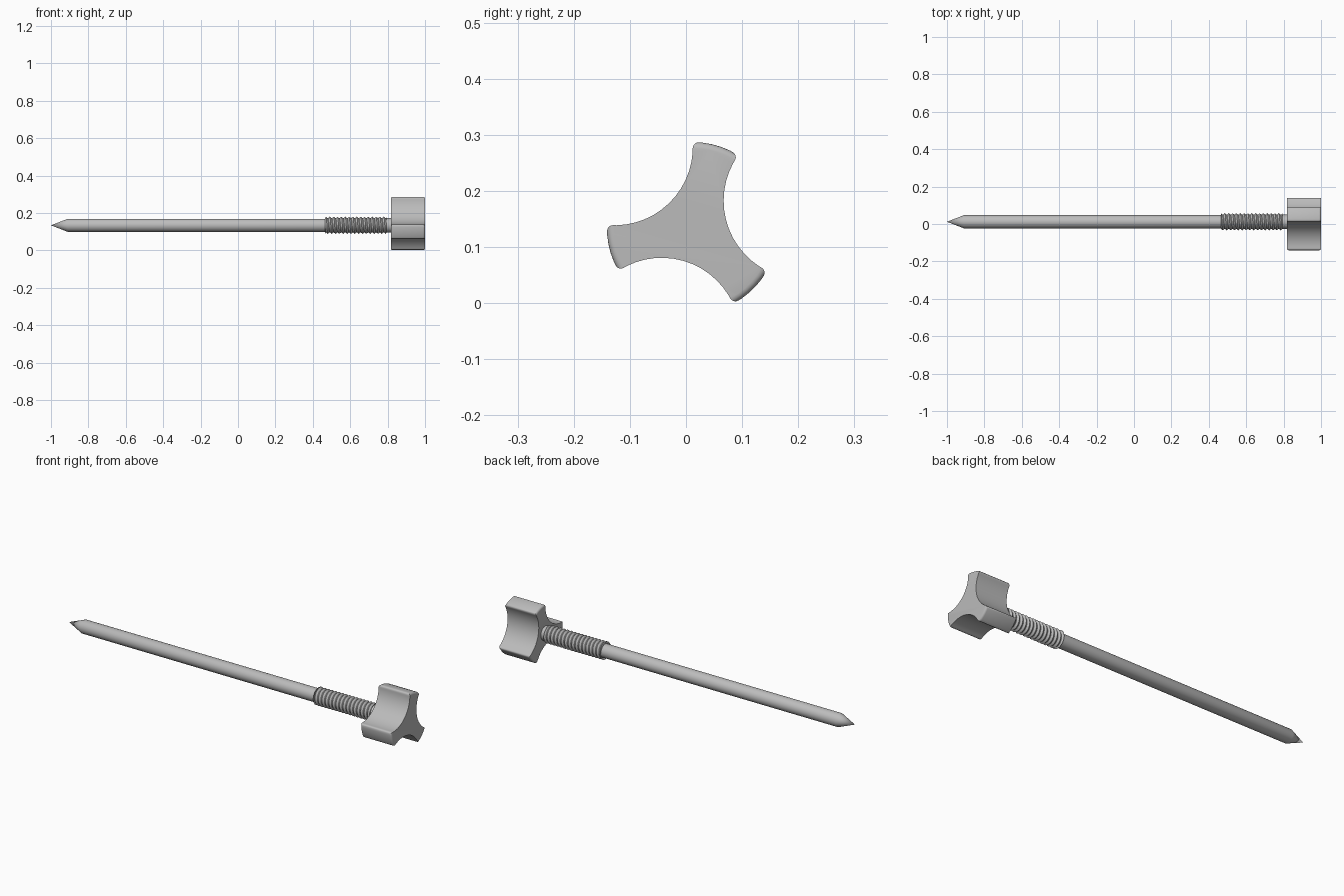
import bpy, bmesh
from math import sin, cos, pi, radians, asin

if "Cube" in bpy.data.objects:
    bpy.data.objects.remove(bpy.data.objects["Cube"])

AXIS_Y, AXIS_Z = 0.012, 0.134
SIDES = 48

steel = bpy.data.materials.new("grey steel")
steel.use_nodes = True
grey = (0.5, 0.5, 0.5, 1)
steel.diffuse_color = grey
steel.node_tree.nodes["Principled BSDF"].inputs["Base Color"].default_value = grey


def finish(name, bm):
    bmesh.ops.recalc_face_normals(bm, faces=bm.faces)
    mesh = bpy.data.meshes.new(name)
    bm.to_mesh(mesh)
    bm.free()
    mesh.materials.append(steel)
    obj = bpy.data.objects.new(name, mesh)
    obj.location = (0, AXIS_Y, AXIS_Z)
    bpy.context.collection.objects.link(obj)
    bpy.ops.object.select_all(action='DESELECT')
    obj.select_set(True)
    bpy.context.view_layer.objects.active = obj
    bpy.ops.object.shade_smooth_by_angle(angle=radians(25))


def ring_point(x, r, i):
    a = 2 * pi * i / SIDES
    return (x, r * cos(a), r * sin(a))


def lathe(name, profile):
    """Turn (x, radius) pairs round the long axis and cap both ends."""
    bm = bmesh.new()
    rings = [[bm.verts.new(ring_point(x, r, i)) for i in range(SIDES)] for x, r in profile]
    for a, b in zip(rings, rings[1:]):
        for i in range(SIDES):
            j = (i + 1) % SIDES
            bm.faces.new((a[i], a[j], b[j], b[i]))
    bm.faces.new(rings[0])
    bm.faces.new(rings[-1])
    bmesh.ops.remove_doubles(bm, verts=bm.verts, dist=1e-5)
    finish(name, bm)


# Pointed rod and the plain neck behind the knob
lathe("pointed_rod", [(-1, 0), (-0.91, 0.035), (0.5, 0.035)])
lathe("neck", [(0.47, 0.038), (0.83, 0.038)])


# Helical thread, cut square at both ends
def thread(start, end, turns, crest, root):
    bm = bmesh.new()
    pitch = (end - start) / turns
    rows = []
    for k in range(-2, 2 * turns + 1):
        row = []
        for i in range(SIDES + 1):
            x = start + pitch * (k / 2 + i / SIDES)
            r = root if k % 2 else crest
            row.append(bm.verts.new(ring_point(min(max(x, start), end), r, i)))
        rows.append(row)
    for a, b in zip(rows, rows[1:]):
        for i in range(SIDES):
            bm.faces.new((a[i], a[i + 1], b[i + 1], b[i]))
    bmesh.ops.remove_doubles(bm, verts=bm.verts, dist=1e-5)
    bmesh.ops.dissolve_degenerate(bm, edges=bm.edges, dist=1e-5)
    finish("thread", bm)


thread(0.465, 0.795, 16, 0.046, 0.037)


# Three-armed knob: round tips joined by hollow arcs
def knob(x0, x1, tip_r, waist, first):
    half = radians(16)
    tip_seg, hollow_seg = 5, 14
    a, b = tip_r * cos(pi / 3 - half), tip_r * sin(pi / 3 - half)
    rho = ((a - waist) ** 2 + b * b) / (2 * (a - waist))
    sweep = asin(b / rho)
    outline, is_tip = [], []
    for arm in range(3):
        mid = first + arm * 2 * pi / 3
        for s in range(tip_seg):
            t = mid - half + 2 * half * s / tip_seg
            outline.append((tip_r * cos(t), tip_r * sin(t)))
            is_tip.append(True)
        gap = mid + pi / 3
        for s in range(hollow_seg):
            t = -sweep + 2 * sweep * s / hollow_seg
            u, v = waist + rho - rho * cos(t), rho * sin(t)
            outline.append((u * cos(gap) - v * sin(gap), u * sin(gap) + v * cos(gap)))
            is_tip.append(False)
    bm = bmesh.new()
    back = [bm.verts.new((x0, y, z)) for y, z in outline]
    front = [bm.verts.new((x1, y, z)) for y, z in outline]
    bm.faces.new(back)
    bm.faces.new(front)
    n = len(outline)
    tips = set()
    for i in range(n):
        j = (i + 1) % n
        face = bm.faces.new((back[i], back[j], front[j], front[i]))
        if is_tip[i]:
            tips.add(face)
    bmesh.ops.recalc_face_normals(bm, faces=bm.faces)
    rims = [e for e in bm.edges if sum(f in tips for f in e.link_faces) == 1]
    bmesh.ops.bevel(bm, geom=rims, offset=0.011, segments=4, profile=0.5, affect='EDGES')
    finish("knob", bm)


knob(0.817, 1.0, 0.153, 0.061, radians(74))
